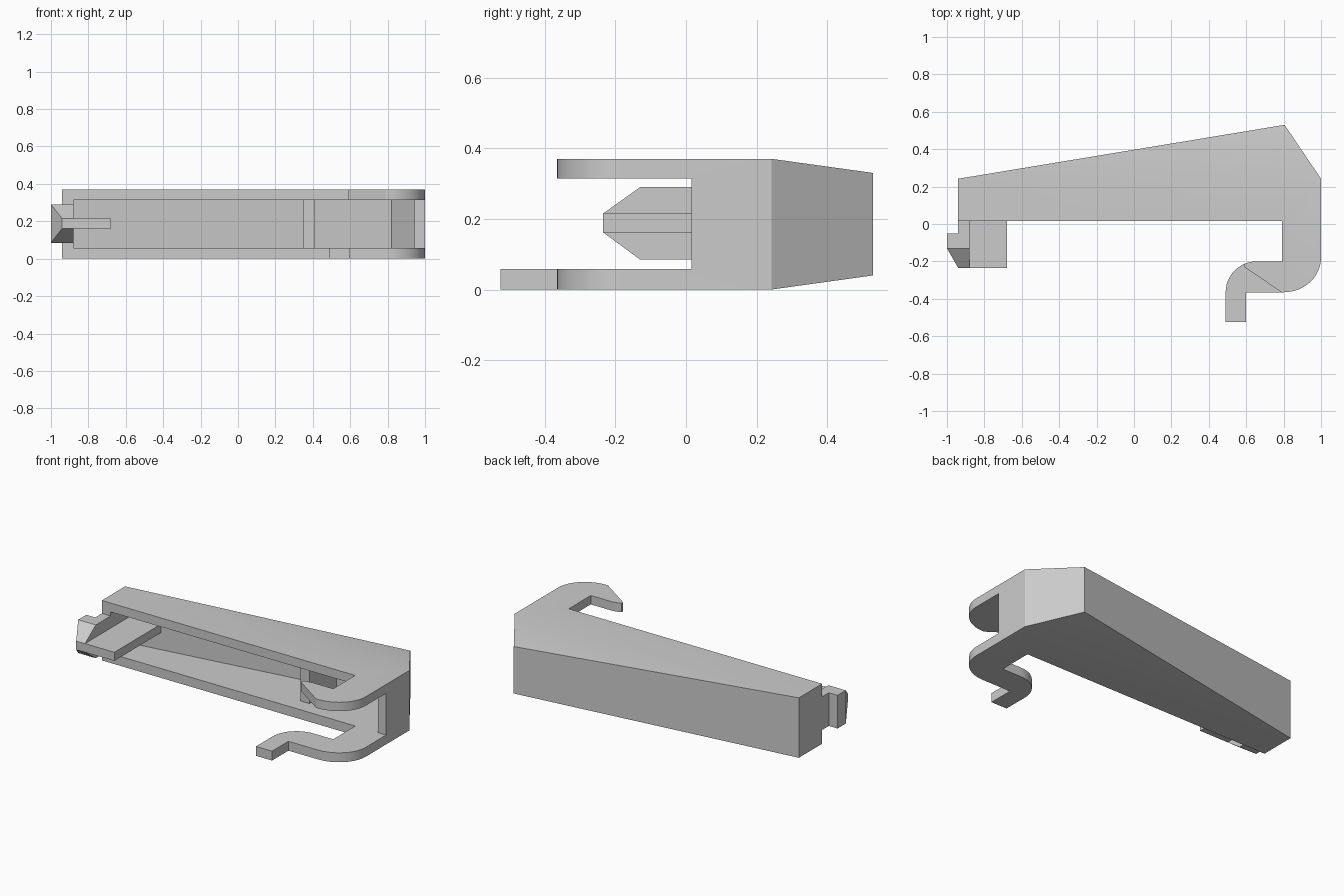
import bpy, bmesh, math

cube = bpy.data.objects.get("Cube")
if cube:
    bpy.data.objects.remove(cube, do_unlink=True)

GREY = (0.6, 0.6, 0.6, 1)
grey = bpy.data.materials.new("plain grey")
grey.use_nodes = True
grey.diffuse_color = GREY
grey.node_tree.nodes["Principled BSDF"].inputs["Base Color"].default_value = GREY


def arc(cx, cy, rx, ry, start, end, steps=12):
    angles = [math.radians(start + (end - start) * i / steps) for i in range(steps + 1)]
    return [(cx + rx * math.cos(a), cy + ry * math.sin(a)) for a in angles]


def prism(name, outline, z0, z1, split_y=None, move=None):
    """Extrude an xy outline; optionally crease the caps at split_y and reshape z."""
    bm = bmesh.new()
    rings = [[bm.verts.new((x, y, z)) for x, y in outline] for z in (z0, z1)]
    low, high = rings
    bm.faces.new(low[::-1])
    bm.faces.new(high)
    for i in range(len(outline)):
        j = (i + 1) % len(outline)
        bm.faces.new((low[i], low[j], high[j], high[i]))
    if split_y is not None:
        for ring in rings:
            bmesh.ops.connect_verts(bm, verts=[v for v in ring if abs(v.co.y - split_y) < 1e-5])
    if move:
        for v in bm.verts:
            v.co.z = move(v.co)
    bmesh.ops.recalc_face_normals(bm, faces=bm.faces)
    mesh = bpy.data.meshes.new(name)
    bm.to_mesh(mesh)
    bm.free()
    mesh.materials.append(grey)
    obj = bpy.data.objects.new(name, mesh)
    bpy.context.collection.objects.link(obj)
    return obj


def activate(obj):
    bpy.ops.object.select_all(action='DESELECT')
    obj.select_set(True)
    bpy.context.view_layer.objects.active = obj


def cut(obj, cutter):
    cutter.hide_render = True
    mod = obj.modifiers.new("cut", 'BOOLEAN')
    mod.operation = 'DIFFERENCE'
    mod.solver = 'EXACT'
    mod.object = cutter
    activate(obj)
    bpy.ops.object.modifier_apply(modifier=mod.name)
    bpy.data.objects.remove(cutter, do_unlink=True)


HEIGHT, FLOOR, CEILING = 0.37, 0.058, 0.315
RIM, SHOULDER = 0.015, 0.242

# Wedge-backed housing with the long S-shaped hook in its outline
outline = [(-0.94, RIM), (0.79, RIM), (0.79, -0.2)]
outline += arc(0.655, -0.365, 0.165, 0.165, 90, 180)
outline += [(0.49, -0.525), (0.6, -0.525), (0.6, -0.365)]
outline += arc(0.8, -0.18, 0.2, 0.185, -90, 0)
outline += [(1, SHOULDER), (0.805, 0.53), (-0.94, SHOULDER)]
housing = prism("housing", outline, 0, HEIGHT, SHOULDER,
                lambda c: 0.04 + c.z * 0.29 / HEIGHT if c.y > 0.5 else c.z)

# Hollow inside and the open gap between the two hooks
cut(housing, prism("cavity_cutter", [
    (-1.2, -0.7), (1.2, -0.7), (1.2, RIM), (0.945, RIM), (0.945, 0.22),
    (0.82, 0.435), (-0.88, 0.19), (-0.88, RIM), (-1.2, RIM)], FLOOR, CEILING))

# Shorten the upper hook to a slanted tip
cut(housing, prism("hook_tip_cutter", [
    (0.79, -0.366), (0.59, -0.23), (0.59, -0.1), (0.4, -0.1),
    (0.4, -0.6), (0.79, -0.6)], 0.2, 0.5))

# Snap latch with a tapered nose
latch = prism("snap_latch", [
    (-0.88, RIM), (-0.94, RIM), (-0.94, -0.05), (-1, -0.05), (-1, -0.13),
    (-0.94, -0.235), (-0.88, -0.235), (-0.88, -0.13)], 0.085, 0.29, -0.13,
    lambda c: (0.162 if c.z < 0.2 else 0.215) if c.y < -0.2 else c.z)


def box(name, x0, x1, y0, y1, z0, z1):
    return prism(name, [(x0, y0), (x1, y0), (x1, y1), (x0, y1)], z0, z1)


# Plate stiffening the latch, and the upright rib inside the housing
plate = box("latch_plate", -0.88, -0.68, -0.235, 0.235, 0.162, 0.215)
rib = box("inner_rib", 0.35, 0.41, 0.11, 0.385, FLOOR, CEILING)

for part in (housing, latch, plate, rib):
    activate(part)
    bpy.ops.object.shade_smooth_by_angle(angle=math.radians(25))
